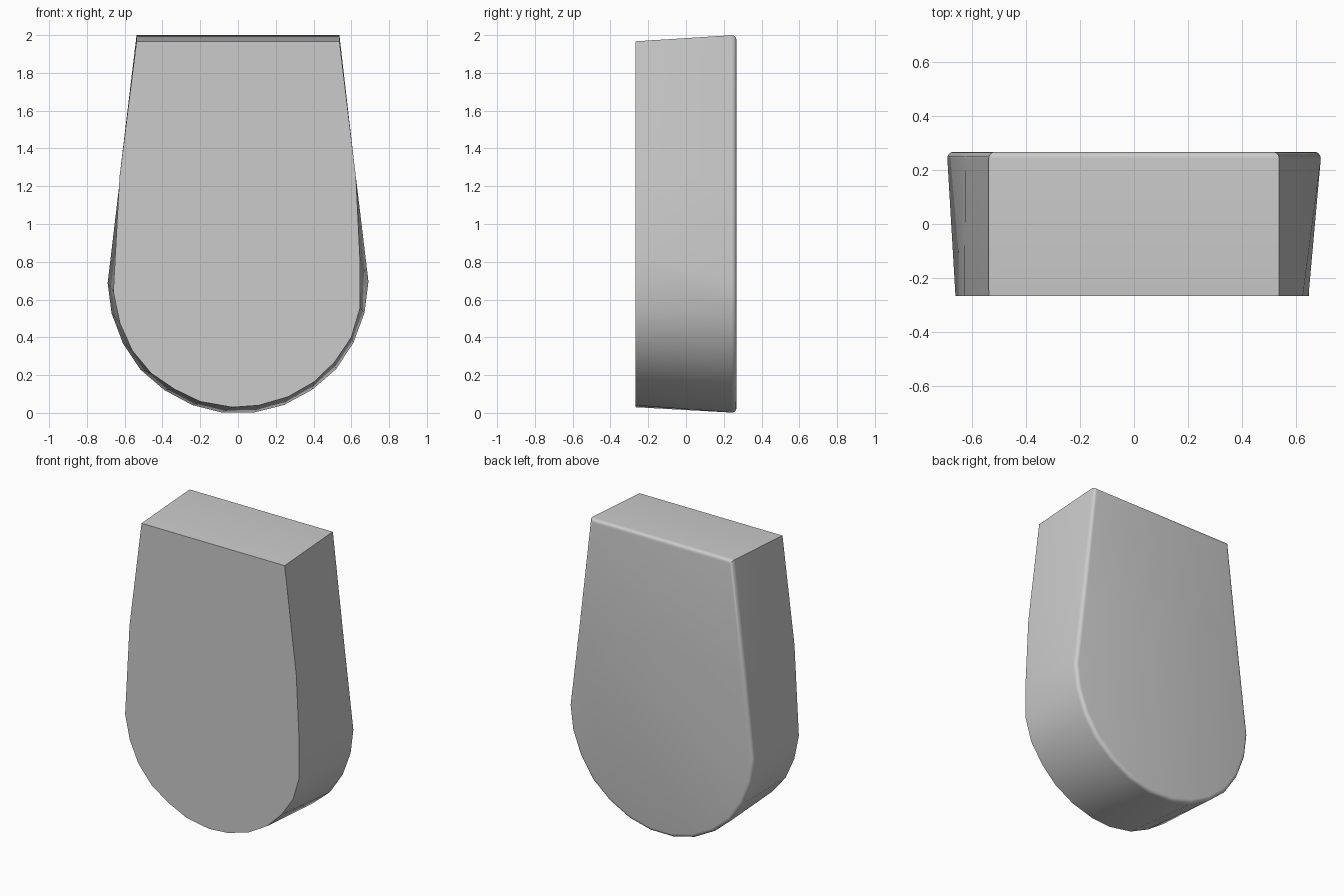
import bpy
import bmesh

cube = bpy.data.objects.get("Cube")
if cube:
    bpy.data.objects.remove(cube, do_unlink=True)

# One plain grey finish
grey = bpy.data.materials.new("plain_grey")
grey.use_nodes = True
grey.diffuse_color = (0.6, 0.6, 0.6, 1)
grey.node_tree.nodes["Principled BSDF"].inputs["Base Color"].default_value = (0.6, 0.6, 0.6, 1)

DEPTH = 0.267

# Wide back outline: half profile, mirrored
half = [(0.537, 2.001), (0.624, 1.25), (0.692, 0.69), (0.672, 0.53), (0.612, 0.37),
        (0.52, 0.23), (0.392, 0.12), (0.243, 0.04), (0.085, 0.0)]
back_outline = half + [(-x, z) for x, z in reversed(half)]

# Narrower front outline, slightly uneven around the rounded end
front_outline = [(0.537, 1.967), (0.624, 1.25), (0.645, 0.82), (0.646, 0.555), (0.60, 0.40),
                 (0.512, 0.27), (0.405, 0.165), (0.265, 0.085), (0.11, 0.04), (-0.03, 0.03),
                 (-0.2, 0.06), (-0.335, 0.125), (-0.46, 0.21), (-0.56, 0.33),
                 (-0.625, 0.475), (-0.66, 0.64), (-0.627, 1.25), (-0.537, 1.967)]

# Tapered body: two caps joined by a wall
bm = bmesh.new()
front = [bm.verts.new((x, -DEPTH, z)) for x, z in front_outline]
back = [bm.verts.new((x, DEPTH, z)) for x, z in back_outline]
bm.faces.new(front)
back_cap = bm.faces.new(back[::-1])
count = len(front)
for i in range(count):
    j = (i + 1) % count
    bm.faces.new((front[i], back[i], back[j], front[j]))
bmesh.ops.recalc_face_normals(bm, faces=bm.faces[:])

# Soft rim around the back
bmesh.ops.bevel(bm, geom=list(back_cap.edges), offset=0.026, segments=4,
                profile=0.5, affect='EDGES', clamp_overlap=True)

mesh = bpy.data.meshes.new("tapered_body")
bm.to_mesh(mesh)
bm.free()
mesh.materials.append(grey)
body = bpy.data.objects.new("tapered_body", mesh)
bpy.context.collection.objects.link(body)

bpy.ops.object.select_all(action='DESELECT')
body.select_set(True)
bpy.context.view_layer.objects.active = body
bpy.ops.object.shade_smooth_by_angle()
